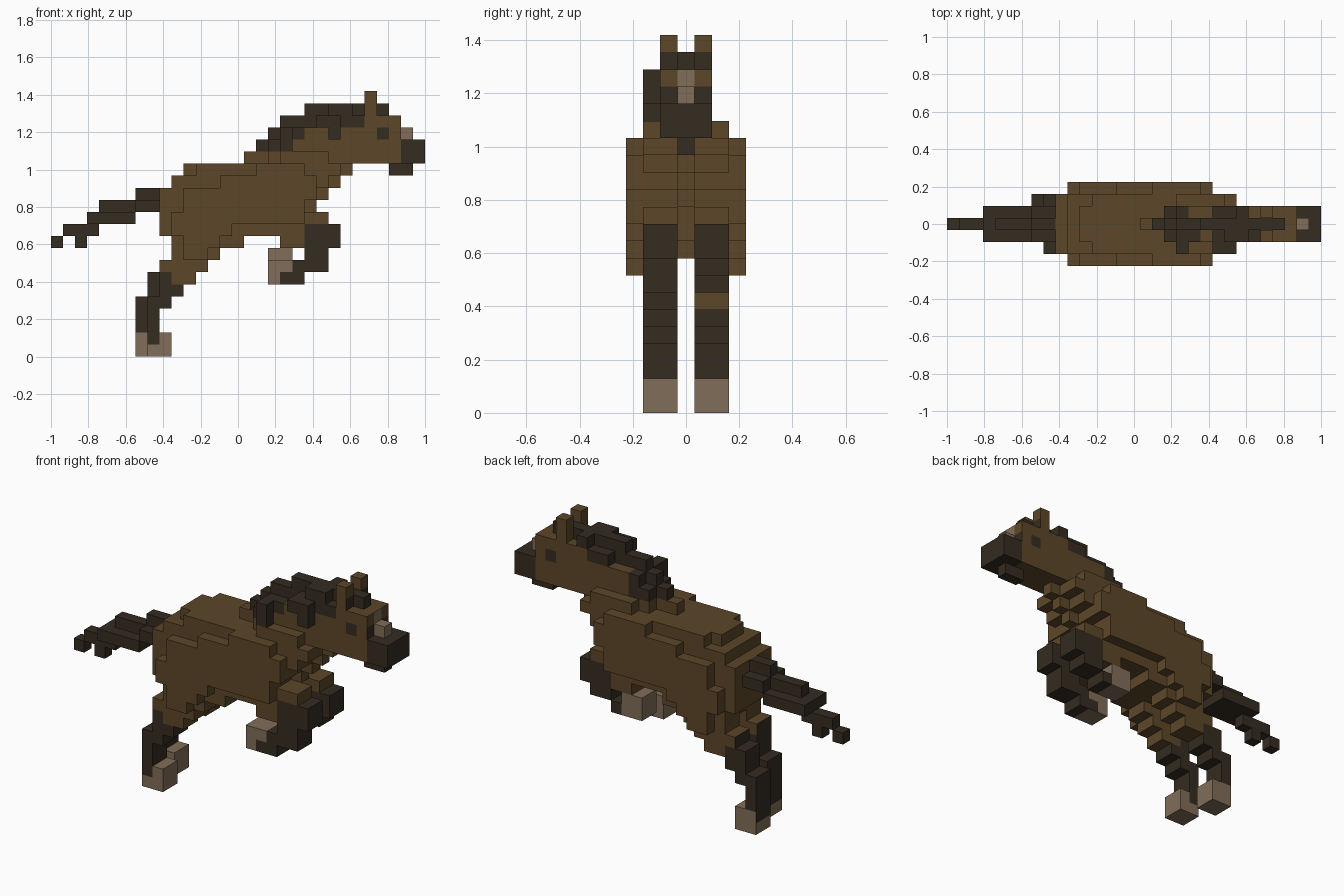
import bpy
import bmesh
from mathutils import Vector

UNIT = 2 / 31            # edge of one block
COLUMNS = 31             # blocks along the length

cube = bpy.data.objects.get("Cube")
if cube:
    bpy.data.objects.remove(cube)


def make_material(name, red, green, blue):
    mat = bpy.data.materials.new(name)
    colour = (red, green, blue, 1)
    mat.diffuse_color = colour
    mat.use_nodes = True
    shader = mat.node_tree.nodes["Principled BSDF"]
    shader.inputs["Base Color"].default_value = colour
    shader.inputs["Roughness"].default_value = 0.9
    return mat


BROWN, DARK, PALE = range(3)
materials = [
    make_material("brown_coat", .108, .063, .022),
    make_material("dark_hair", .035, .025, .015),
    make_material("pale_hoof", .22, .155, .1),
]

cells = {}               # block position -> (part name, colour)

CENTRE = (0,)
NARROW = (-1, 0, 1)
MIDDLE = (-2, -1, 0, 1, 2)
FLANKS = (-3, 3)
RIGHT = (-2, -1)
LEFT = (1, 2)
LEGS = RIGHT + LEFT


def rows(part, colour, across, spans):
    """Fill rows of blocks, each given as (height, first, last)."""
    for height, first, last in spans:
        for column in range(first, last + 1):
            for side in across:
                cells[column, side, height] = (part, colour)


# Torso: wide middle, a keel along the chest and a rounded outer layer
rows("body", BROWN, NARROW, [(15, 11, 22)])
rows("body", BROWN, MIDDLE, [
    (16, 19, 22), (15, 12, 23), (14, 10, 22), (13, 9, 21), (12, 9, 20),
    (11, 9, 20), (10, 9, 20), (9, 10, 15)])
rows("body", BROWN, CENTRE, [
    (15, 24, 24), (14, 23, 23), (13, 22, 22), (12, 21, 21)])
rows("body", BROWN, FLANKS, [
    (15, 17, 20), (14, 14, 21), (13, 11, 21), (12, 11, 20), (11, 10, 20),
    (10, 10, 14), (9, 11, 13), (8, 11, 12)])

# Neck and head
rows("body", BROWN, CENTRE, [(16, 16, 17)])
rows("head", BROWN, NARROW, [
    (16, 18, 28), (17, 20, 28), (18, 20, 28), (19, 24, 28)])
rows("muzzle", DARK, NARROW, [(16, 29, 30), (17, 29, 30)])
rows("chin", DARK, CENTRE, [(15, 28, 29)])
rows("nose_stripe", PALE, CENTRE, [(18, 29, 29)])

# Mane: a crest with separate locks, the longer ones on the right side
rows("mane", DARK, CENTRE, [
    (17, 17, 20), (18, 18, 21), (19, 19, 25), (20, 21, 27)])
rows("mane", DARK, (-1,), [
    (17, 18, 19), (18, 19, 20), (19, 22, 25), (20, 23, 24)])
rows("mane", DARK, (-2,), [
    (17, 19, 19), (18, 19, 19), (18, 23, 23), (19, 22, 23)])
rows("mane", DARK, (1,), [
    (17, 18, 19), (18, 19, 19), (19, 22, 23), (20, 24, 24)])

# Ears
for side in (-1, 1):
    rows("ears", BROWN, (side,), [(20, 26, 26), (21, 26, 26)])

# Tail: a raised centre strand between two lower ones
rows("tail", DARK, NARROW, [(12, 7, 8), (11, 3, 6)])
rows("tail", DARK, CENTRE, [
    (13, 7, 8), (12, 4, 6), (10, 1, 3), (9, 0, 0), (9, 2, 2)])

# Hind legs: shared thighs, the left foot set one block further back
rows("thighs", BROWN, LEGS, [(8, 10, 13), (7, 9, 12), (6, 10, 11)])
for part, across, shift in (("right", RIGHT, 0), ("left", LEFT, -1)):
    rows(part + "_hind_leg", DARK, across, [
        (6, 9 + shift, 9), (5, 9 + shift, 10 + shift),
        (4, 8 + shift, 9 + shift),
        (3, 8 + shift, 8 + shift), (2, 8 + shift, 8 + shift)])
    rows(part + "_hind_hoof", PALE, across, [
        (1, 8 + shift, 9 + shift), (0, 8 + shift, 9 + shift)])

# Front legs: folded, the left foot raised one block higher
rows("shoulders", BROWN, LEGS, [(11, 21, 22), (9, 19, 20)])
for part, across, lift in (("right", RIGHT, 0), ("left", LEFT, 1)):
    leg = part + "_front_leg"
    rows(leg, DARK, across, [(10, 21, 23), (9, 21, 23), (8, 21, 22)])
    rows(leg, DARK, across, [(7 + lift, 20 + lift, 22), (6 + lift, 20, 20)])
    rows(part + "_front_hoof", PALE, across, [
        (7 + lift, 18, 19), (6 + lift, 18, 19)])


def face_colour(part, colour, cell, normal):
    """Painted details picked by place and facing direction."""
    column, side, height = cell
    if part == "head" and height == 18:
        if normal.y and column == 27:
            return DARK                          # eyes
        if normal.x > 0 and side:
            return DARK                          # snout edge
    if part == "head" and height == 19 and normal.x > 0 and not side:
        return PALE                              # top of the nose stripe
    if part == "ears" and height == 20 and normal.x > 0:
        return DARK                              # ear base
    if part == "thighs" and height == 7 and normal.x < 0:
        return DARK                              # back of the hock
    if part.endswith("hind_hoof") and height == 1 and normal.x < 0:
        return DARK                              # heel
    if part == "right_hind_hoof" and height == 1 and column == 8:
        return DARK                              # pastern
    if part == "right_front_hoof" and height == 6 and column == 19:
        return DARK if normal.y else colour
    return colour


directions = [Vector(d) for axis in range(3) for d in (
    [int(i == axis) for i in range(3)],
    [-int(i == axis) for i in range(3)])]


def build(part):
    """Make one part from the exposed faces of its blocks."""
    bm = bmesh.new()
    corners = {}
    for cell, (owner, colour) in cells.items():
        if owner != part:
            continue
        for normal in directions:
            beside = tuple(int(a + b) for a, b in zip(cell, normal))
            if beside in cells:
                continue
            along = Vector((normal.y, normal.z, normal.x))
            up = normal.cross(along)
            centre = Vector(cell) + normal / 2
            verts = []
            for a, b in ((-1, -1), (1, -1), (1, 1), (-1, 1)):
                p = centre + (along * a + up * b) / 2
                key = tuple(round(v * 2) for v in p)
                if key not in corners:
                    corners[key] = bm.verts.new((
                        (p.x + 0.5 - COLUMNS / 2) * UNIT,
                        p.y * UNIT, (p.z + 0.5) * UNIT))
                verts.append(corners[key])
            face = bm.faces.new(verts)
            face.material_index = face_colour(part, colour, cell, normal)
    mesh = bpy.data.meshes.new(part)
    bm.to_mesh(mesh)
    bm.free()
    for mat in materials:
        mesh.materials.append(mat)
    bpy.context.collection.objects.link(bpy.data.objects.new(part, mesh))


for name in sorted({owner for owner, colour in cells.values()}):
    build(name)
